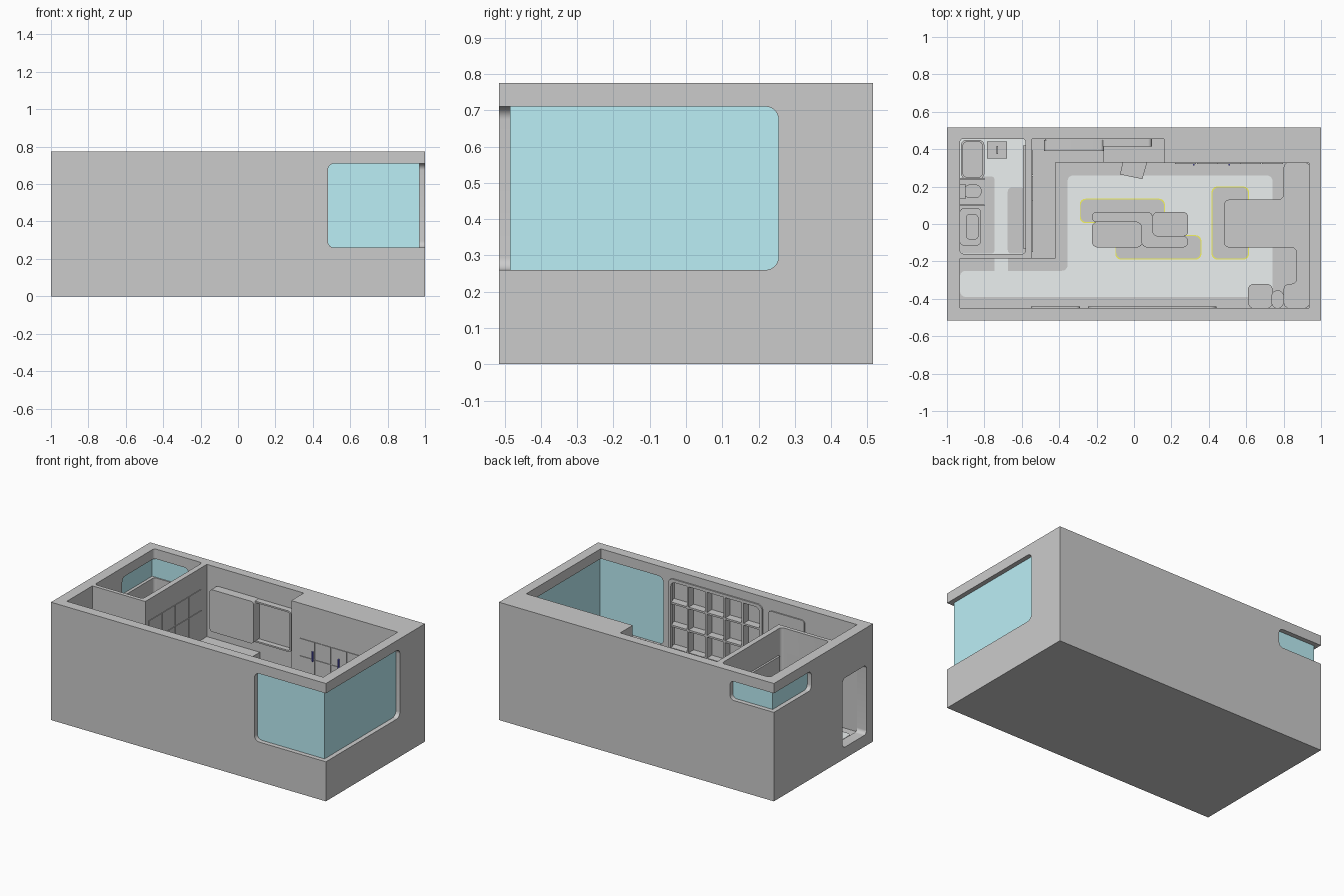
import bpy, bmesh
from mathutils import Vector


def mat(name, rgb):
    m = bpy.data.materials.new(name)
    m.diffuse_color = (*rgb, 1)
    return m


GLASS = mat("glass_teal", (0.50, 0.86, 0.92))
PALE = mat("floor_pale", (0.83, 0.87, 0.87))
YELLOW = mat("light_yellow", (0.90, 0.90, 0.12))
BLUE = mat("handle_blue", (0.12, 0.12, 0.75))


def rect(a0, a1, b0, b1):
    return [(a0, b0), (a1, b0), (a1, b1), (a0, b1)]


def rounded(pts, r, n=6):
    out, k = [], len(pts)
    for i in range(k):
        p = Vector(pts[i])
        u, v = Vector(pts[i - 1]) - p, Vector(pts[(i + 1) % k]) - p
        rr = min(r, 0.48 * u.length, 0.48 * v.length)
        a, b = p + u.normalized() * rr, p + v.normalized() * rr
        c = a + b - p
        for j in range(n + 1):
            d = (a - c).lerp(b - c, j / n)
            d = d.normalized() * rr if abs(u.normalized().dot(v.normalized())) < 0.1 else d
            out.append(tuple(c + d))
    return out


def prism(name, pts, t0, t1, axis="z", r=0, m=None):
    """Extrude a 2D outline between t0 and t1 along an axis."""
    if r:
        pts = rounded(pts, r)
    place = {"z": lambda a, b, t: (a, b, t),
             "y": lambda a, b, t: (a, t, b),
             "x": lambda a, b, t: (t, a, b)}[axis]
    bm = bmesh.new()
    lo = [bm.verts.new(place(a, b, t0)) for a, b in pts]
    hi = [bm.verts.new(place(a, b, t1)) for a, b in pts]
    bm.faces.new(lo)
    bm.faces.new(hi)
    for i in range(len(pts)):
        j = (i + 1) % len(pts)
        bm.faces.new((lo[i], lo[j], hi[j], hi[i]))
    bmesh.ops.recalc_face_normals(bm, faces=bm.faces)
    me = bpy.data.meshes.new(name)
    bm.to_mesh(me)
    bm.free()
    ob = bpy.data.objects.new(name, me)
    bpy.context.collection.objects.link(ob)
    if m:
        me.materials.append(m)
    return ob


def box(name, x0, x1, y0, y1, z0, z1, r=0, m=None):
    return prism(name, rect(x0, x1, y0, y1), z0, z1, "z", r, m)


def cut(ob, *cutters):
    for c in cutters:
        mod = ob.modifiers.new("cut", "BOOLEAN")
        mod.operation, mod.solver, mod.object = "DIFFERENCE", "EXACT", c
        bpy.context.view_layer.objects.active = ob
        bpy.ops.object.modifier_apply(modifier=mod.name)
        bpy.data.objects.remove(c)


# Shell with the main room, bathroom, corner windows and doors cut out
shell = box("shell", -1, 1, -0.515, 0.515, 0, 0.775)
room = [(-0.93, -0.45), (0.935, -0.45), (0.935, 0.325), (0.16, 0.325),
        (0.16, 0.455), (-0.545, 0.455), (-0.545, -0.185), (-0.93, -0.185)]
cut(shell,
    prism("c_room", room, 0.07, 0.9),
    box("c_bath", -0.93, -0.58, -0.16, 0.457, 0.07, 0.9, 0.02),
    prism("c_win_front", rect(0.48, 1.1, 0.26, 0.71), -0.6, -0.44, "y", 0.035),
    prism("c_win_right", rect(-0.6, 0.255, 0.26, 0.71), 0.92, 1.1, "x", 0.035),
    prism("c_win_back", rect(-1.1, -0.68, 0.585, 0.71), 0.44, 0.6, "y", 0.03),
    prism("c_win_left", rect(0.125, 0.6, 0.585, 0.71), -1.1, -0.92, "x", 0.03),
    prism("c_door", rect(-0.448, -0.2, 0.075, 0.53), -1.1, -0.9, "x", 0.025),
    prism("c_bath_door", rect(-0.78, -0.63, 0.072, 0.53), -0.2, -0.14, "y", 0.02),
    prism("c_shelf", rect(-0.235, 0.43, 0.11, 0.71), -0.495, -0.4, "y", 0.03))

# Glass wraps round two corners
prism("corner_window", [(0.46, -0.485), (0.97, -0.485), (0.97, 0.28), (0.95, 0.28),
                        (0.95, -0.465), (0.46, -0.465)], 0.24, 0.73, m=GLASS)
prism("bathroom_window", [(-0.66, 0.485), (-0.97, 0.485), (-0.97, 0.10), (-0.95, 0.10),
                          (-0.95, 0.465), (-0.66, 0.465)], 0.57, 0.73, m=GLASS)

# Walkable floor and raised floor pads with light edges
prism("floor", [(-0.93, -0.39), (0.74, -0.39), (0.74, 0.26), (-0.355, 0.26),
                (-0.355, -0.25), (-0.93, -0.25)], 0.06, 0.078, r=0.03, m=PALE)
box("bathroom_floor", -0.93, -0.58, -0.16, 0.455, 0.06, 0.076, m=PALE)
box("door_floor", -0.745, -0.675, -0.26, -0.15, 0.06, 0.077, m=PALE)
box("bathroom_pad", -0.93, -0.745, -0.159, 0.255, 0.06, 0.084, 0.02)
box("bathroom_wall_pad", -0.675, -0.58, -0.159, 0.195, 0.06, 0.084, 0.02)
for i, (x0, x1, y0, y1) in enumerate([(-0.285, 0.16, 0.01, 0.13), (-0.095, 0.355, -0.185, -0.065),
                                      (0.42, 0.61, -0.185, 0.195)]):
    e = 0.005
    box(f"floor_light_{i}", x0 - e, x1 + e, y0 - e, y1 + e, 0.06, 0.081, 0.03, YELLOW)
    box(f"floor_pad_{i}", x0, x1, y0, y1, 0.06, 0.085, 0.03)

# Lattice shelf in the front wall
frame = prism("shelf_frame", rect(-0.245, 0.44, 0.10, 0.72), -0.46, -0.441, "y", 0.035)
cut(frame, prism("c_frame", rect(-0.225, 0.42, 0.12, 0.70), -0.6, -0.3, "y", 0.03))
for i in range(1, 5):
    x = -0.235 + i * 0.133
    box(f"shelf_upright_{i}", x - 0.006, x + 0.006, -0.5, -0.442, 0.11, 0.71)
for i in range(1, 4):
    z = 0.11 + i * 0.15
    box(f"shelf_board_{i}", -0.235, 0.43, -0.5, -0.443, z - 0.006, z + 0.006)
prism("wall_panel", rect(-0.55, -0.29, 0.12, 0.70), -0.455, -0.442, "y", 0.02)

# Hanging cabinet: open tray with one sliding door
tray = prism("hanging_cabinet", rect(-0.475, 0.095, 0.38, 0.65), 0.415, 0.46, "y", 0.02)
cut(tray, prism("c_tray", rect(-0.465, 0.085, 0.39, 0.64), 0.3, 0.45, "y", 0.015))
prism("sliding_door", rect(-0.48, -0.16, 0.378, 0.655), 0.39, 0.45, "y", 0.02)

# Kitchen counter, sink, desk and stool
prism("kitchen_counter", [(-0.55, -0.185), (-0.42, -0.185), (-0.42, 0.33), (-0.16, 0.33),
                          (-0.16, 0.46), (-0.55, 0.46)], 0.06, 0.30)
box("kitchen_hob", -0.525, -0.43, 0.13, 0.25, 0.29, 0.304)
box("desk_top", -0.16, 0.165, 0.33, 0.46, 0.215, 0.24)
stool = [(-0.06, 0.33), (-0.075, 0.265), (0.045, 0.24), (0.07, 0.33)]
prism("stool_seat", stool, 0.165, 0.185)
box("stool_leg", -0.02, 0.02, 0.27, 0.31, 0.07, 0.17)

# Cupboard doors on the kitchen wall and on the thick back wall
for i in range(4):
    for j in range(2):
        y, z = -0.15 + i * 0.137, 0.36 + j * 0.14
        box(f"kitchen_door_{i}_{j}", -0.55, -0.541, y, y + 0.132, z, z + 0.135)
for i in range(5):
    for j in range(4):
        x, z = 0.22 + i * 0.116, 0.09 + j * 0.115
        box(f"cupboard_door_{i}_{j}", x, x + 0.112, 0.321, 0.33, z, z + 0.111)
for i, x in enumerate((0.32, 0.51)):
    box(f"cupboard_handle_{i}", x - 0.004, x + 0.004, 0.312, 0.323, 0.42, 0.485, m=BLUE)

# Window desk with peninsula, and two chairs
prism("window_desk", [(0.94, 0.33), (0.80, 0.33), (0.80, 0.13), (0.48, 0.13), (0.48, -0.125),
                      (0.87, -0.125), (0.87, -0.32), (0.80, -0.32), (0.80, -0.45), (0.94, -0.45)],
      0.215, 0.24, r=0.03)
box("desk_cabinet", 0.82, 0.94, -0.12, 0.33, 0.06, 0.22)
box("desk_support", 0.48, 0.55, -0.125, 0.13, 0.06, 0.22, 0.03)
box("chair_seat", 0.61, 0.74, -0.45, -0.32, 0.07, 0.19, 0.03)
box("chair_arm", 0.735, 0.80, -0.45, -0.355, 0.07, 0.22, 0.03)

# Central back-to-back seat: stepped backrest with two cushions
prism("centre_back", [(-0.225, 0.065), (-0.225, 0.01), (0.04, 0.01), (0.04, -0.125),
                      (0.29, -0.125), (0.29, -0.065), (0.10, -0.065), (0.10, 0.065)],
      0.07, 0.24, r=0.03)
box("centre_cushion_left", -0.225, 0.045, -0.125, 0.012, 0.14, 0.20, 0.03)
box("centre_cushion_right", 0.098, 0.29, -0.067, 0.065, 0.14, 0.20, 0.03)

# Bathroom fittings
tub = box("shower_tray", -0.925, -0.80, 0.24, 0.45, 0.07, 0.20, 0.03)
cut(tub, box("c_tub", -0.915, -0.81, 0.25, 0.44, 0.09, 0.4, 0.025))
box("hand_basin", -0.785, -0.68, 0.35, 0.44, 0.23, 0.27)
box("tap_post", -0.736, -0.728, 0.41, 0.418, 0.26, 0.32)
box("tap_spout", -0.736, -0.728, 0.375, 0.418, 0.315, 0.322)
box("toilet_tank", -0.93, -0.90, 0.135, 0.215, 0.07, 0.27)
box("toilet_bowl", -0.91, -0.815, 0.138, 0.212, 0.07, 0.17, 0.035)
for i, y in enumerate((0.10, 0.24)):
    box(f"bathroom_divider_{i}", -0.93, -0.80, y - 0.005, y + 0.005, 0.07, 0.40)
sink = box("wash_sink", -0.93, -0.82, -0.115, 0.085, 0.15, 0.25, 0.02)
cut(sink, box("c_sink", -0.895, -0.835, -0.08, 0.05, 0.18, 0.4, 0.015))
box("bathroom_panel", -0.593, -0.575, -0.13, 0.42, 0.12, 0.60)

# Smooth the rounded corners, keep the edges sharp
for ob in bpy.context.scene.objects:
    ob.select_set(True)
bpy.ops.object.shade_smooth_by_angle()
